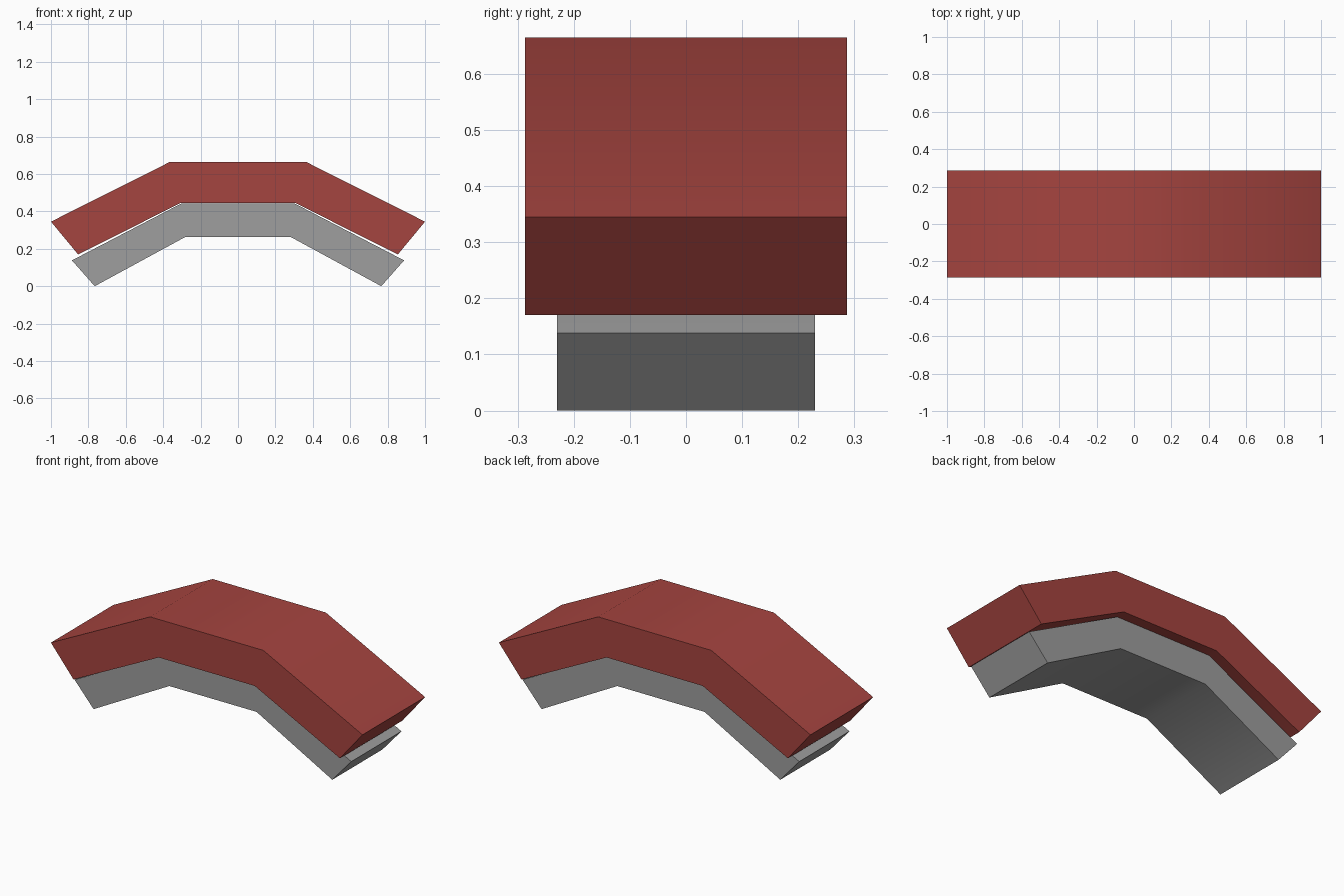
import bpy, bmesh, math

if "Cube" in bpy.data.objects:
    bpy.data.objects.remove(bpy.data.objects["Cube"])


def material(name, rgb):
    m = bpy.data.materials.new(name)
    m.diffuse_color = (*rgb, 1)
    m.use_nodes = True
    m.node_tree.nodes["Principled BSDF"].inputs["Base Color"].default_value = m.diffuse_color
    return m


def arch(name, half_profile, half_depth, mat):
    """Extrude a mirrored arch profile along y as quad strips."""
    # half_profile: outer end, outer knee, inner knee, inner end (x > 0)
    oe, ok, ik, ie = half_profile
    flip = lambda p: (-p[0], p[1])
    outer = [flip(oe), flip(ok), ok, oe]
    inner = [flip(ie), flip(ik), ik, ie]
    bm = bmesh.new()
    ring = lambda pts, y: [bm.verts.new((x, y, z)) for x, z in pts]
    of, ob = ring(outer, -half_depth), ring(outer, half_depth)
    nf, nb = ring(inner, -half_depth), ring(inner, half_depth)
    for i in range(3):
        for a, b in ((of, ob), (ob, nb), (nb, nf), (nf, of)):
            bm.faces.new((a[i], a[i + 1], b[i + 1], b[i]))
    for i in (0, 3):
        bm.faces.new((of[i], ob[i], nb[i], nf[i]))
    bmesh.ops.recalc_face_normals(bm, faces=bm.faces)
    me = bpy.data.meshes.new(name)
    bm.to_mesh(me)
    bm.free()
    me.materials.append(mat)
    obj = bpy.data.objects.new(name, me)
    bpy.context.collection.objects.link(obj)
    # Soft bends across the knees, crisp edges elsewhere
    bpy.ops.object.select_all(action='DESELECT')
    obj.select_set(True)
    bpy.context.view_layer.objects.active = obj
    bpy.ops.object.shade_smooth_by_angle(angle=math.radians(30))
    return obj


red = material("brick_red", (0.376, 0.058, 0.050))
grey = material("stone_grey", (0.342, 0.342, 0.342))

# Wide upper band
arch("upper_arch", [(1.0, 0.345), (0.363, 0.665), (0.308, 0.444), (0.855, 0.17)],
     0.287, red)
# Narrower band beneath it
arch("lower_arch", [(0.888, 0.138), (0.305, 0.441), (0.28, 0.264), (0.766, 0.0)],
     0.23, grey)
